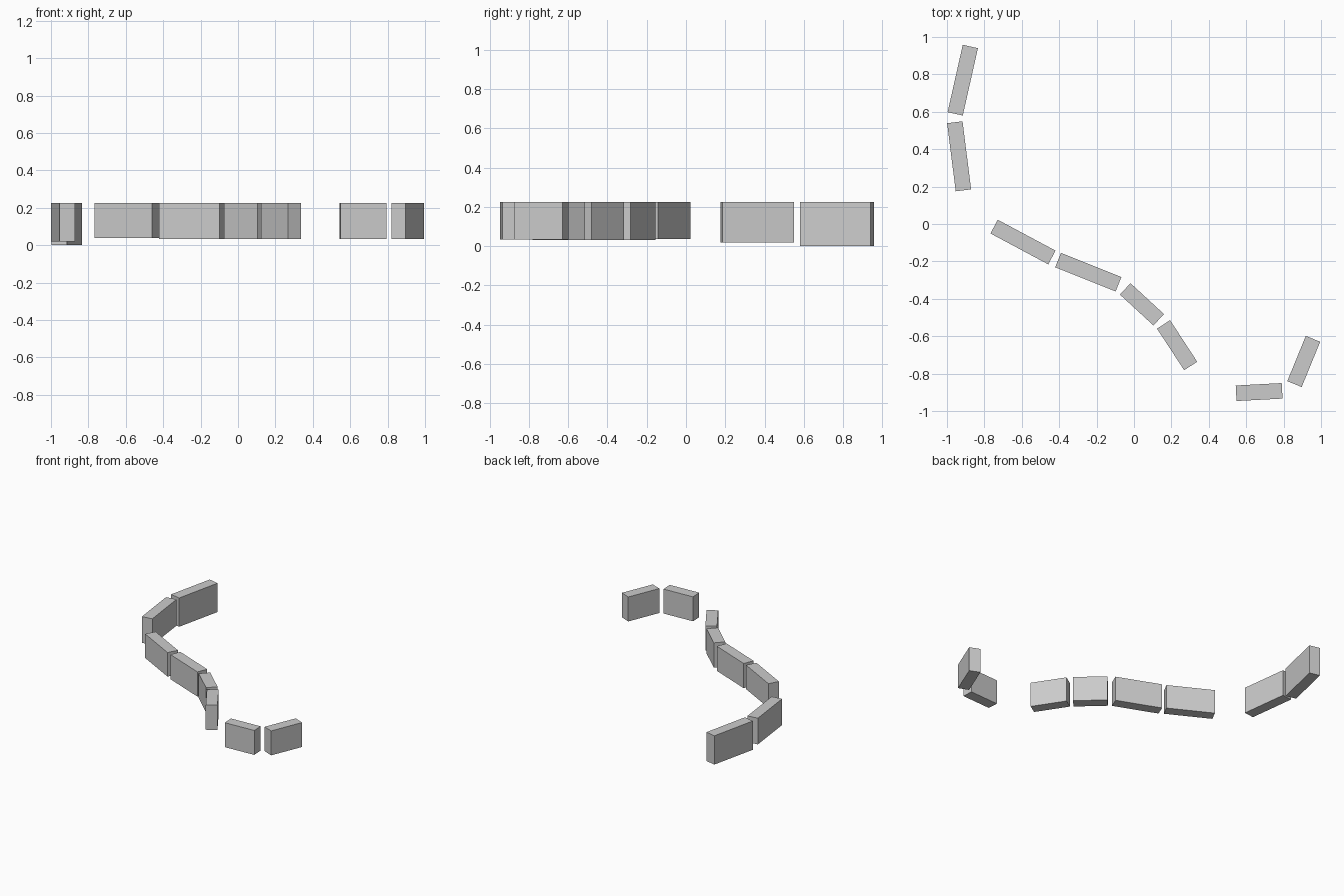
import bpy, bmesh
from mathutils import Vector

if "Cube" in bpy.data.objects:
    bpy.data.objects.remove(bpy.data.objects["Cube"])

TOP = 0.225
THICK = 0.083

# Each wall: start of centre line, end of centre line, bottom height
WALLS = [
    ((-0.875, 0.949), (-0.956, 0.589), 0.0),
    ((-0.958, 0.544), (-0.912, 0.180), 0.02),
    ((-0.748, -0.014), (-0.439, -0.179), 0.037),
    ((-0.406, -0.193), (-0.083, -0.322), 0.032),
    ((-0.047, -0.347), (0.132, -0.512), 0.032),
    ((0.158, -0.537), (0.303, -0.759), 0.032),
    ((0.546, -0.905), (0.792, -0.892), 0.034),
    ((0.957, -0.614), (0.858, -0.856), 0.034),
]


def wall(name, start, end, bottom):
    """Upright slab along a centre line."""
    a, b = Vector(start), Vector(end)
    d = (b - a).normalized()
    side = Vector((-d.y, d.x)) * THICK / 2
    bm = bmesh.new()
    base = bm.faces.new([bm.verts.new((p.x, p.y, bottom))
                         for p in (a - side, b - side, b + side, a + side)])
    ext = bmesh.ops.extrude_face_region(bm, geom=[base], use_keep_orig=True)
    up = [v for v in ext["geom"] if isinstance(v, bmesh.types.BMVert)]
    bmesh.ops.translate(bm, verts=up, vec=(0, 0, TOP - bottom))
    bmesh.ops.recalc_face_normals(bm, faces=bm.faces)
    mesh = bpy.data.meshes.new(name)
    bm.to_mesh(mesh)
    bm.free()
    # Origin at the slab's middle
    obj = bpy.data.objects.new(name, mesh)
    mid = (a + b) / 2
    centre = Vector((mid.x, mid.y, bottom))
    for v in mesh.vertices:
        v.co -= centre
    obj.location = centre
    bpy.context.collection.objects.link(obj)


# Row of low barrier walls, back left to front right
for i, (start, end, bottom) in enumerate(WALLS, 1):
    wall(f"wall_segment_{i}", start, end, bottom)
